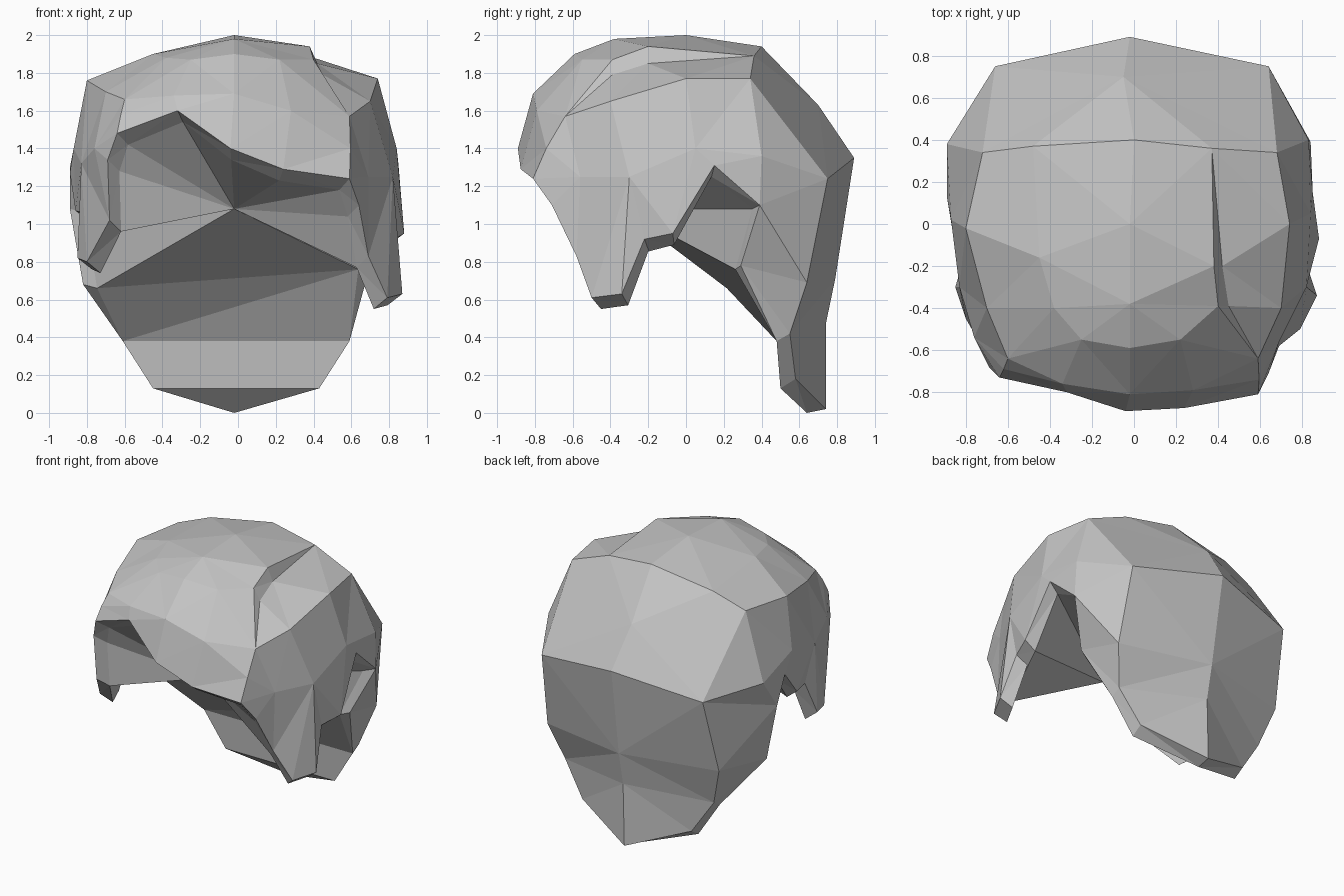
import bpy
import bmesh

# Remove the default cube only
default_cube = bpy.data.objects.get("Cube")
if default_cube:
    bpy.data.objects.remove(default_cube, do_unlink=True)

bm = bmesh.new()
registry = {}


def vert(point):
    """Return the shared vertex at a point."""
    key = tuple(round(value, 3) for value in point)
    if key not in registry:
        registry[key] = bm.verts.new(key)
    return registry[key]


def face(*points):
    """Add a face, skipping repeated corners."""
    corners = []
    for point in points:
        corner = vert(point)
        if corner not in corners:
            corners.append(corner)
    if len(corners) > 2:
        bm.faces.new(corners)


def bridge(row_a, row_b):
    """Join two rows that have equal point counts."""
    for i in range(len(row_a) - 1):
        face(row_a[i], row_a[i + 1], row_b[i + 1], row_b[i])


def inner(point):
    """Inside partner of a rim point; the rim is thinner toward the back."""
    x, y, z = point
    drop = 0.02 if y > 0.2 else 0.06
    return (x * 0.91, y * 0.9, z - drop)


# Top of the hair: rows from the back of the crown to the brow, right to left,
# with a raised parting step near the left end
crown_back = [(-.72, .34, 1.77), (-.48, .37, 1.86), (0, .4, 1.94),
              (.37, .36, 1.89), (.37, .36, 1.89), (.68, .34, 1.77)]
crown_top = [(-.8, -.02, 1.76), (-.45, -.16, 1.9), (-.02, 0, 2),
             (.38, -.2, 1.94), (.42, -.2, 1.85), (.74, 0, 1.77)]
crown_front = [(-.7, -.4, 1.7), (-.38, -.4, 1.88), (-.02, -.38, 1.98),
               (.4, -.39, 1.87), (.45, -.39, 1.79), (.7, -.4, 1.65)]
brow = [(-.6, -.64, 1.66), (-.25, -.55, 1.87), (-.02, -.59, 1.9),
        (.22, -.55, 1.87), (.59, -.64, 1.57)]
fringe_mid = [(-.62, -.69, 1.58), (-.34, -.76, 1.68), (-.02, -.81, 1.69),
              (.28, -.79, 1.6), (.595, -.74, 1.4)]
fringe_rim = [(-.64, -.73, 1.48), (-.32, -.8, 1.6), (-.04, -.89, 1.4),
              (.24, -.875, 1.29), (.59, -.81, 1.24)]
bridge(crown_back, crown_top)
bridge(crown_top, crown_front)
# The step closes at the left corner of the brow
bridge(crown_front[:4] + crown_front[3:], brow + brow[-1:] * 2)
bridge(brow, fringe_mid)
bridge(fringe_mid, fringe_rim)

# Back centre line from the upper back down to the nape
spine = [(-.05, .7, 1.63), (-.02, .89, 1.35), (-.01, .79, .71),
         (-.01, .74, .47), (-.02, .74, .02)]
nape_inner_tip = (-.02, .64, 0)
for start, end in zip(crown_back, crown_back[1:]):
    face(spine[0], start, end)

# Points of each side. back: corner line beside the spine.
# rim: from the nape side over the ear notch, down the lock and up to the fringe.
left_side = {
    "back": [(.64, .75, 1.24), (.67, .64, .69), (.59, .55, .42), (.43, .58, .18)],
    "middle": [(.83, .4, 1.36), (.84, .05, 1.4), (.82, -.3, 1.25), (.69, -.56, 1.25)],
    "rim": [(.7, .29, .78), (.84, .39, 1.1), (.85, .15, 1.31), (.88, -.07, .95),
            (.83, -.22, .92), (.87, -.34, .63), (.79, -.5, .61), (.69, -.58, .83),
            (.64, -.71, 1.1)],
    "nape": [(.59, .48, .38), (.43, .5, .13)],
}
right_side = {
    "back": [(-.66, .75, 1.24), (-.7, .62, .7), (-.61, .55, .42), (-.45, .58, .18)],
    "middle": [(-.89, .38, 1.3), (-.87, .02, 1.4), (-.83, -.3, 1.32), (-.76, -.54, 1.4)],
    "rim": [(-.82, .24, .68), (-.89, .22, 1.08), (-.89, .13, 1.27), (-.86, -.05, 1.07),
            (-.82, -.2, 1.06), (-.85, -.3, .82), (-.8, -.45, .8), (-.68, -.66, 1.02),
            (-.69, -.68, 1.34)],
    "nape": [(-.61, .48, .38), (-.45, .5, .13)],
}


def build_side(side, column):
    """Outer side panel, lock, back panel and nape edge of one side."""
    upper = [row[column] for row in (crown_back, crown_top, crown_front, brow)]
    back, middle, nape = side["back"], side["middle"], side["nape"]
    side["rim"].append(fringe_rim[column])
    rim = side["rim"]

    # Side panel above the rim
    bridge(upper, middle)
    face(upper[0], back[0], middle[0])
    face(upper[-1], middle[-1], rim[-1], fringe_mid[column])

    # Lower panel: each rim edge is joined to one middle point
    edge = [back[0]] + rim[1:]
    owners = [0, 0, 1, 2, 2, 2, 2, 3, 3]
    for i, owner in enumerate(owners):
        if i and owner != owners[i - 1]:
            face(middle[owners[i - 1]], middle[owner], edge[i])
        face(middle[owner], edge[i], edge[i + 1])

    # Back panels beside the spine and the narrow band in front of them
    bridge([upper[0]] + back, spine)
    front_edge = [rim[1], rim[0]] + nape + [nape_inner_tip]
    bridge(back + [spine[-1]], front_edge)

    # Inside of the hanging lock
    root, hind, tip_a, tip_b, fore = map(inner, rim[3:8])
    face(root, hind, fore)
    face(hind, tip_a, tip_b, fore)
    face(rim[0], inner(rim[0]), nape[0])


build_side(left_side, -1)
build_side(right_side, 0)

# Rim thickness all the way round the face opening
left_rim, right_rim = left_side["rim"], right_side["rim"]
opening = left_rim + fringe_rim[-2:0:-1] + right_rim[::-1]
inside = [inner(point) for point in opening]
bridge(opening, inside)

# Inside of the cap: a fan to one central point, passing over the lock tips
lock_parts = {inner(p) for rim in (left_rim, right_rim) for p in rim[4:7]}
fan_rim = [point for point in inside if point not in lock_parts]
hollow = (-.02, -.34, 1.08)
for start, end in zip(fan_rim, fan_rim[1:] + fan_rim[:1]):
    face(hollow, start, end)

# Inside of the nape
left_edge = [inner(left_rim[0])] + left_side["nape"] + [nape_inner_tip]
right_edge = [inner(right_rim[0])] + right_side["nape"] + [nape_inner_tip]
bridge(left_edge, right_edge)

# Finish the mesh with flat facets
bmesh.ops.triangulate(bm, faces=[f for f in bm.faces if len(f.verts) > 3])
bmesh.ops.recalc_face_normals(bm, faces=bm.faces)
mesh = bpy.data.meshes.new("hair")
bm.to_mesh(mesh)
bm.free()
hair = bpy.data.objects.new("hair", mesh)
bpy.context.scene.collection.objects.link(hair)

# Single plain grey
grey = bpy.data.materials.new("plain grey")
grey.use_nodes = True
colour = (0.55, 0.55, 0.55, 1)
grey.diffuse_color = colour
grey.node_tree.nodes["Principled BSDF"].inputs["Base Color"].default_value = colour
mesh.materials.append(grey)
